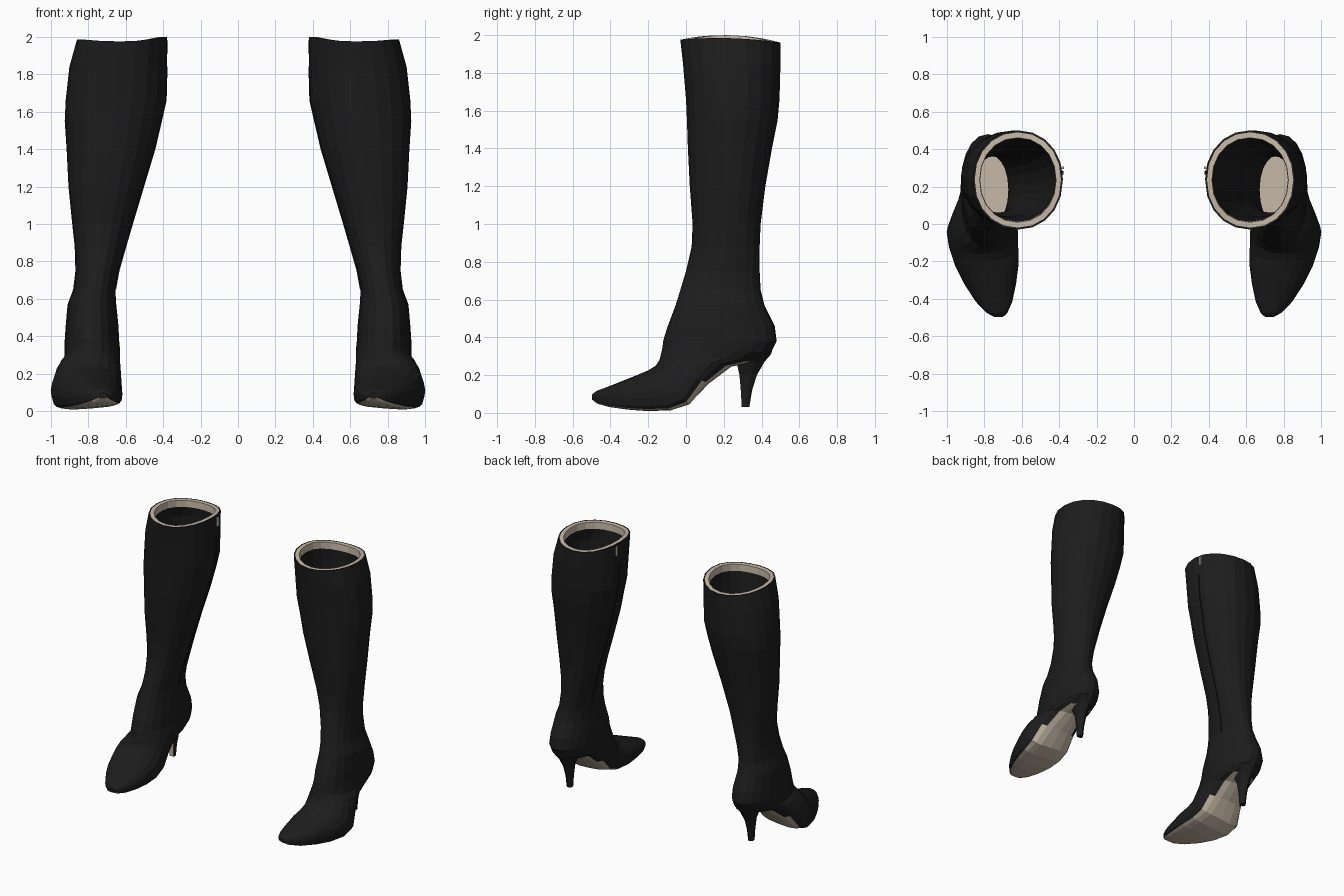
import bpy, bmesh, math

if "Cube" in bpy.data.objects:
    bpy.data.objects.remove(bpy.data.objects["Cube"])

N = 20  # sides around each section


def material(name, rgb):
    m = bpy.data.materials.new(name)
    m.diffuse_color = (*rgb, 1)
    m.use_nodes = True
    m.node_tree.nodes["Principled BSDF"].inputs["Base Color"].default_value = m.diffuse_color
    return m


BLACK = material("black_leather", (0.012, 0.012, 0.012))
BEIGE = material("beige_lining", (0.56, 0.48, 0.38))

# Sections of one boot: front y,z / back y,z / inner x / outer x / widest point / squareness
SHAFT = [
    (-.03, 1.975, .50, 1.96, .38, .86, .5, .95),
    (-.015, 1.84, .50, 1.84, .38, .90, .5, .95),
    (0, 1.66, .495, 1.66, .385, .92, .5, .95),
    (.005, 1.55, .485, 1.55, .41, .925, .5, .95),
    (.01, 1.40, .455, 1.40, .445, .915, .5, .95),
    (.02, 1.20, .42, 1.20, .505, .905, .5, .95),
    (.035, 1.0, .395, 1.0, .565, .885, .5, .95),
    (.03, .88, .39, .88, .60, .872, .5, .95),
    (.0, .75, .39, .75, .637, .868, .5, .95),
    (-.03, .65, .395, .65, .655, .88, .5, .95),
    (-.055, .57, .415, .57, .65, .91, .5, .95),
    (-.10, .45, .47, .46, .638, .92, .5, .95),
    (-.12, .385, .48, .38, .635, .925, .55, .95),
]
FOOT = [
    (-.125, .345, .45, .32, .63, .925, .5, .9),
    (-.13, .32, .36, .27, .63, .925, .5, .9),
    (-.135, .30, .24, .245, .63, .945, .55, .9),
    (-.14, .28, .12, .155, .625, .975, .6, .8),
    (-.16, .25, .02, .05, .62, 1.0, .65, .65),
    (-.20, .225, -.08, .02, .618, .988, .65, .5),
    (-.26, .20, -.20, .015, .617, .955, .62, .5),
    (-.34, .168, -.31, .022, .63, .905, .6, .5),
    (-.42, .136, -.41, .035, .65, .845, .55, .5),
    (-.475, .116, -.47, .05, .675, .79, .5, .6),
    (-.497, .097, -.497, .07, .70, .745, .5, .8),
]


def power(v, e):
    return math.copysign(abs(v) ** e, v)


def section(row, scale=1.0, rim=False, roll=0.0, drop=0.0):
    """Closed loop running between a front/top point and a back/sole point."""
    yf, zf, yb, zb, x0, x1, mid, e = row
    pts = []
    for k in range(N):
        a = 2 * math.pi * (k + .5 * (N % 2)) / N
        u, v = math.cos(a), math.sin(a)
        ee = e if v > 0 else .95
        s = mid + (1 - mid if v > 0 else mid) * power(v, ee)
        s = .5 + (s - .5) * scale
        dx = (x1 - x0) / 2 * power(u, ee) * scale
        z = zf + (zb - zf) * s - roll * dx * s - drop
        if rim:
            z += (.032 if u < 0 else .016) * u * u
        pts.append(((x0 + x1) / 2 + dx, yf + (yb - yf) * s, z))
    return pts


def finish(bm, name, mats):
    bmesh.ops.recalc_face_normals(bm, faces=bm.faces)
    me = bpy.data.meshes.new(name)
    bm.to_mesh(me)
    bm.free()
    for m in mats:
        me.materials.append(m)
    ob = bpy.data.objects.new(name, me)
    bpy.context.collection.objects.link(ob)
    mod = ob.modifiers.new("pair", 'MIRROR')
    mod.use_axis[0] = True
    return ob


def loft(name, loops, rule, first=0, last=0):
    """Skin the loops; rule(loop index, side index) gives the material slot."""
    bm = bmesh.new()
    rings = [[bm.verts.new(p) for p in lp] for lp in loops]
    n = len(rings[0])
    for i in range(len(rings) - 1):
        for k in range(n):
            j = (k + 1) % n
            f = bm.faces.new((rings[i][k], rings[i][j], rings[i + 1][j], rings[i + 1][k]))
            f.material_index = rule(i, k)
    bm.faces.new(rings[0]).material_index = first
    bm.faces.new(rings[-1]).material_index = last
    return finish(bm, name, (BLACK, BEIGE))


# Boot: insole, lining, rim, outer shaft and foot in one skin
loops = [section(r, .86) for r in reversed(SHAFT[1:])]
lining_top = len(loops)
loops.append(section(SHAFT[0], .84, True, drop=.05))
loops.append(section(SHAFT[0], .85, True))
loops.append(section(SHAFT[0], .96, True))
outer_top = len(loops)
loops.append(section(SHAFT[0], 1, True))
loops += [section(r) for r in SHAFT[1:]]
foot_start = len(loops)
loops += [section(r, roll=.08 if i > 3 else 0) for i, r in enumerate(FOOT)]


def boot_colour(i, k):
    if lining_top <= i < outer_top - 1:      # pale band and rim
        return 1
    if i >= foot_start + 1:                  # outsole, narrower at the waist
        half = 2 if i < foot_start + 3 else 3
        return int(N // 4 - half <= k < N // 4 + half)
    return 0


loft("boot", loops, boot_colour, first=1)

# Slim heel, with a pale front face
HEEL = [(.03, .295, .335, .022), (.12, .29, .35, .026), (.20, .283, .375, .035),
        (.27, .268, .415, .06), (.31, .25, .45, .09), (.36, .25, .465, .10)]
heel = []
for z, y0, y1, hw in HEEL:
    loop = [(.775 - hw * .8, y0, z), (.775 + hw * .8, y0, z)]
    for k in range(7):
        a = math.pi * k / 6
        loop.append((.775 + hw * math.cos(a), y0 + (y1 - y0) * (.35 + .65 * math.sin(a)), z))
    heel.append(loop)
loft("heel", heel, lambda i, k: int(k == 0))

# Zip end at the top of the inner side
bm = bmesh.new()
bmesh.ops.create_cube(bm, size=1)
for v in bm.verts:
    v.co = (.381 + v.co.x * .012, .30 + v.co.y * .014, 1.945 + v.co.z * .07)
finish(bm, "zip_end", (BEIGE,))

# Raised seam down the inner side of the shaft
seam = []
for r in SHAFT[1:10]:
    y, z = r[0] + (r[2] - r[0]) * .56, r[1]
    x = r[4] + .002
    seam.append([(x - .006, y - .008, z), (x - .006, y + .008, z),
                 (x + .008, y + .008, z), (x + .008, y - .008, z)])
loft("seam", seam, lambda i, k: 0)
